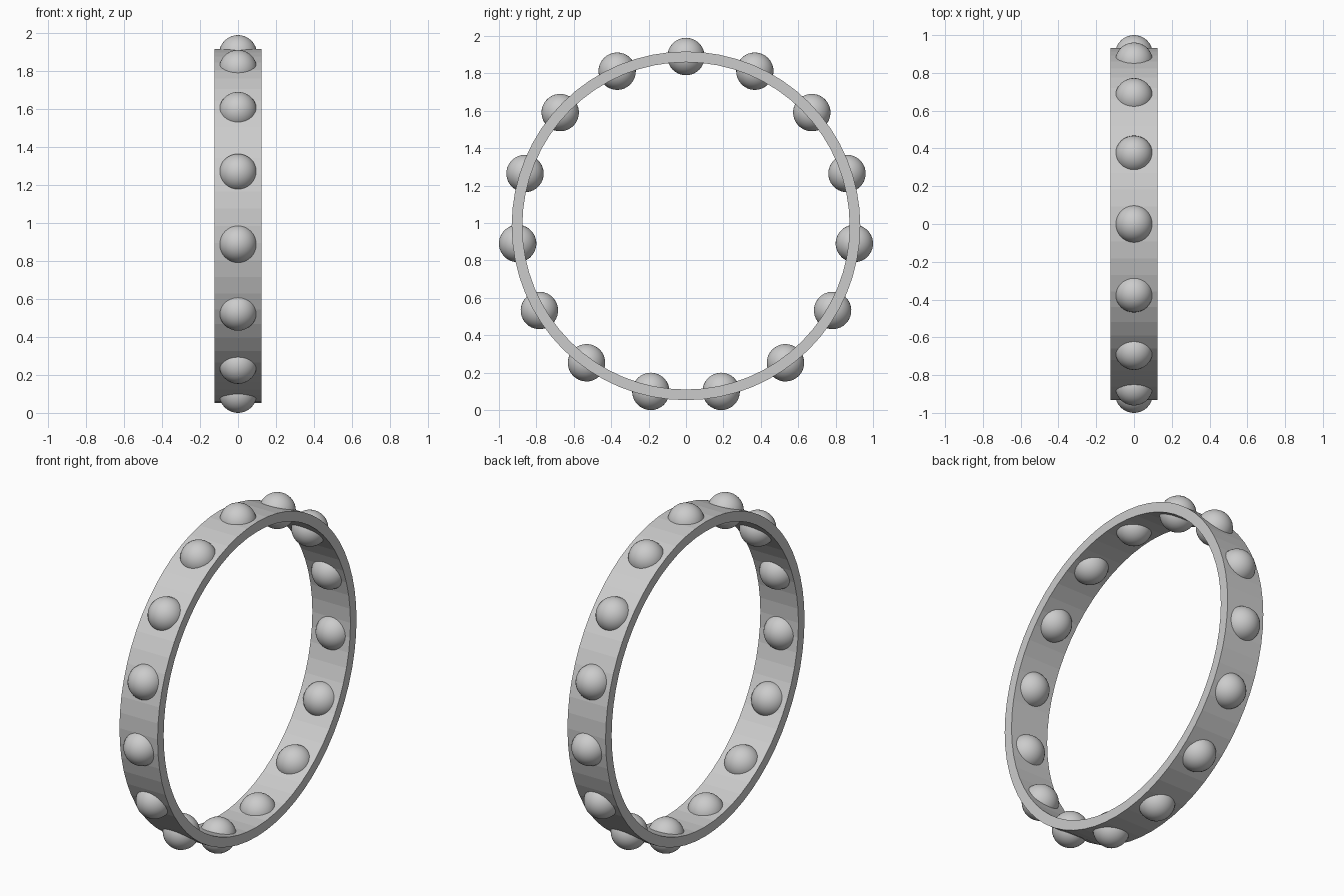
import bpy, bmesh
from math import sin, cos, pi

if "Cube" in bpy.data.objects:
    bpy.data.objects.remove(bpy.data.objects["Cube"])

BALLS, BALL_R, PATH_R = 15, 0.1, 0.905
CZ = BALL_R + PATH_R * cos(pi / BALLS)   # lowest balls rest on z = 0
OUTER, INNER, HALF_W = 0.932, 0.875, 0.125
SEGMENTS = 64


def add_object(name, bm, smooth):
    bmesh.ops.recalc_face_normals(bm, faces=bm.faces[:])
    for f in bm.faces:
        f.smooth = smooth
    mesh = bpy.data.meshes.new(name)
    bm.to_mesh(mesh)
    bm.free()
    obj = bpy.data.objects.new(name, mesh)
    bpy.context.collection.objects.link(obj)
    return obj


# Flat band: rectangular section swept round the x axis
bm = bmesh.new()
section = [(-HALF_W, INNER), (HALF_W, INNER), (HALF_W, OUTER), (-HALF_W, OUTER)]
loops = []
for i in range(SEGMENTS):
    a = 2 * pi * i / SEGMENTS
    loops.append([bm.verts.new((x, r * sin(a), r * cos(a))) for x, r in section])
for i, ring in enumerate(loops):
    nxt = loops[(i + 1) % SEGMENTS]
    for j in range(4):
        k = (j + 1) % 4
        bm.faces.new((ring[j], ring[k], nxt[k], nxt[j]))
add_object("band", bm, False).location.z = CZ

# Balls set through the band, one at the top
for i in range(BALLS):
    a = 2 * pi * i / BALLS
    bm = bmesh.new()
    bmesh.ops.create_uvsphere(bm, u_segments=32, v_segments=16, radius=BALL_R)
    ball = add_object(f"ball_{i + 1}", bm, True)
    ball.location = (0, PATH_R * sin(a), CZ + PATH_R * cos(a))
    ball.rotation_euler.x = -a
